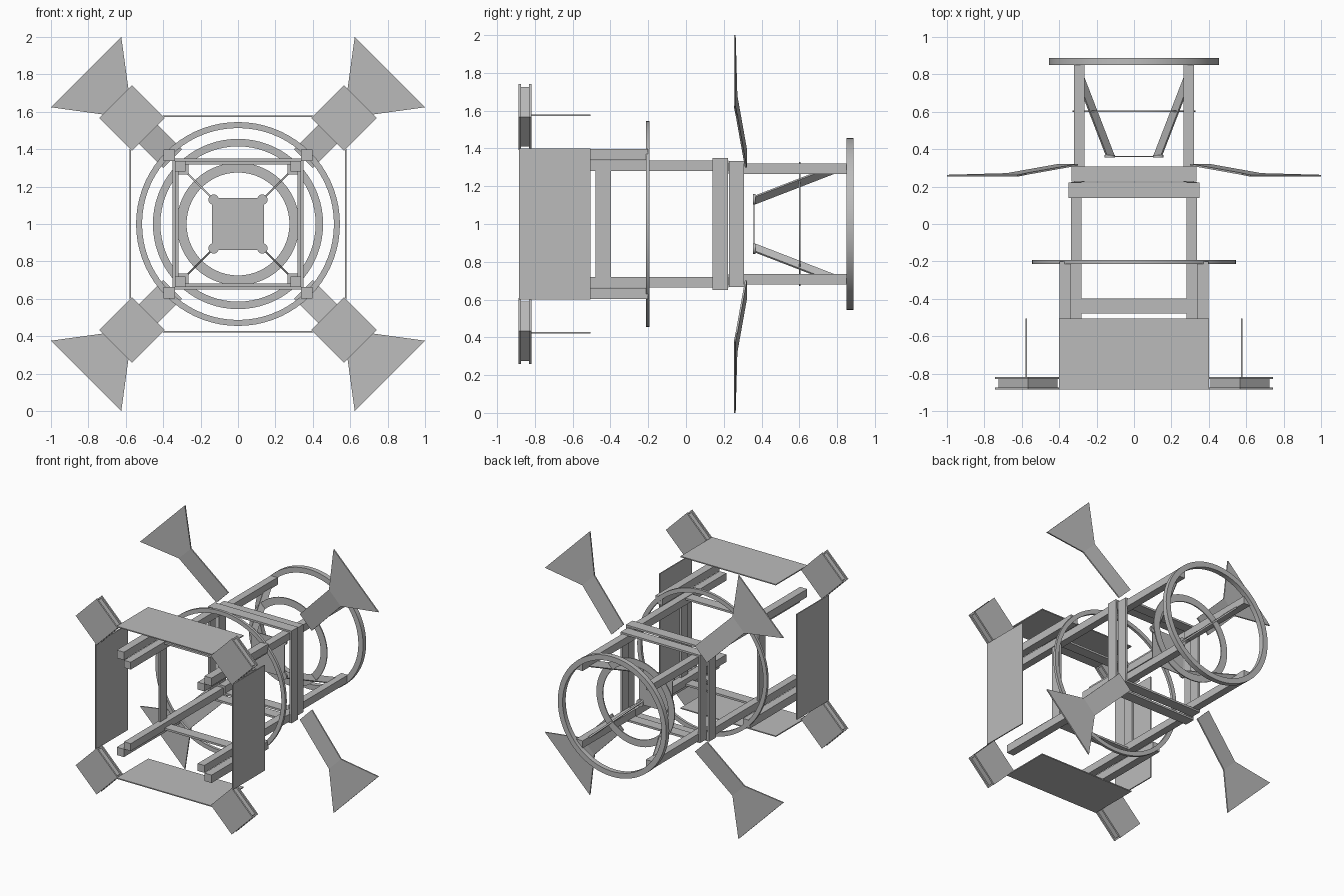
import bpy, bmesh, math
from mathutils import Vector, Matrix

cube = bpy.data.objects.get("Cube")
if cube:
    bpy.data.objects.remove(cube, do_unlink=True)

metal = bpy.data.materials.new("grey metal")
metal.use_nodes = True
GREY = (0.5, 0.5, 0.5, 1)
metal.diffuse_color = GREY
metal.node_tree.nodes["Principled BSDF"].inputs["Base Color"].default_value = GREY

MID = 1.0  # height of the long axis


def finish(name, bm, smooth=False):
    bmesh.ops.recalc_face_normals(bm, faces=bm.faces)
    mesh = bpy.data.meshes.new(name)
    bm.to_mesh(mesh)
    bm.free()
    mesh.materials.append(metal)
    ob = bpy.data.objects.new(name, mesh)
    bpy.context.collection.objects.link(ob)
    if smooth:
        bpy.ops.object.select_all(action='DESELECT')
        ob.select_set(True)
        bpy.context.view_layer.objects.active = ob
        bpy.ops.object.shade_smooth_by_angle(angle=math.radians(35))
    return ob


def box(name, center, size):
    bm = bmesh.new()
    bmesh.ops.create_cube(bm, size=1, matrix=Matrix.Translation(center) @ Matrix.Diagonal((*size, 1)))
    return finish(name, bm)


def slab(name, points, faces, offset):
    """Sheet of faces thickened along one vector."""
    bm = bmesh.new()
    vs = [bm.verts.new(p) for p in points]
    fs = [bm.faces.new([vs[i] for i in f]) for f in faces]
    out = bmesh.ops.extrude_face_region(bm, geom=fs, use_keep_orig=True)
    moved = [g for g in out["geom"] if isinstance(g, bmesh.types.BMVert)]
    bmesh.ops.translate(bm, verts=moved, vec=offset)
    return finish(name, bm)


def ring(name, outer, inner, y0, y1):
    """Flat hoop round the long axis."""
    bm = bmesh.new()
    corners = [(outer, y0), (outer, y1), (inner, y1), (inner, y0)]
    vs = [bm.verts.new((r, y, MID)) for r, y in corners]
    es = [bm.edges.new((vs[i], vs[(i + 1) % 4])) for i in range(4)]
    bmesh.ops.spin(bm, geom=vs + es, cent=(0, 0, MID), axis=(0, 1, 0),
                   angle=math.tau, steps=72, use_merge=True)
    bmesh.ops.remove_doubles(bm, verts=bm.verts, dist=0.0001)
    return finish(name, bm, True)


def frame(name, half, thick, y0, y1):
    """Square band of four thin plates."""
    yc, dy, m = (y0 + y1) / 2, y1 - y0, half - thick / 2
    for s, word in ((1, "a"), (-1, "b")):
        box(f"{name}_post_{word}", (s * m, yc, MID), (thick, dy, 2 * half))
        box(f"{name}_bar_{word}", (0, yc, MID + s * m), (2 * half, dy, thick))


# Hoops
ring("front_hoop", 0.545, 0.513, -0.213, -0.193)
ring("rear_hoop", 0.455, 0.415, 0.85, 0.887)
ring("inner_hoop", 0.328, 0.275, 0.598, 0.606)

# Square bands
frame("front_band", 0.333, 0.015, -0.478, -0.398)
frame("middle_band", 0.35, 0.015, 0.14, 0.222)
frame("rear_band", 0.333, 0.015, 0.228, 0.308)

# Side panels
for s, v, h in ((1, "left", "top"), (-1, "right", "bottom")):
    box(f"{v}_panel", (s * 0.575, -0.695, MID), (0.008, 0.38, 0.8))
    box(f"{h}_panel", (0, -0.695, MID + s * 0.575), (0.8, 0.38, 0.008))

# Parts repeated at the four corners
for sx, side in ((1, "left"), (-1, "right")):
    for sz, level in ((1, "upper"), (-1, "lower")):
        tag = f"{level}_{side}"

        def at(d, t, y):
            """Point at diagonal distance d, sideways shift t."""
            return Vector((sx * (d + t), y, MID + sz * (d - t)))

        def beam(name, d, width, y0, y1):
            box(f"{name}_{tag}", at(d, 0, (y0 + y1) / 2), (width, y1 - y0, width))

        # Long beams
        beam("outer_beam", 0.368, 0.06, -0.885, -0.2)
        beam("inner_beam", 0.309, 0.056, -0.885, 0.225)
        beam("rear_beam", 0.293, 0.056, 0.225, 0.86)

        # Corner pod: two square plates round a narrower core
        def square(name, half, y0, y1):
            pts = [at(0.567 + a * half, b * half, y0)
                   for a, b in ((-1, -1), (1, -1), (1, 1), (-1, 1))]
            slab(f"{name}_{tag}", pts, [(0, 1, 2, 3)], (0, y1 - y0, 0))

        square("pod_front", 0.0875, -0.886, -0.874)
        square("pod_core", 0.079, -0.874, -0.83)
        square("pod_back", 0.0875, -0.83, -0.818)

        # Bent fin: straight shaft and flared blade
        outline = [at(0.35, -0.05, 0.312), at(0.35, 0.05, 0.312),
                   at(0.63, -0.05, 0.262), at(0.63, 0.05, 0.262),
                   at(0.812, -0.188, 0.253), at(0.812, 0.188, 0.253)]
        slab(f"fin_{tag}", outline, [(0, 1, 3, 2), (2, 3, 5, 4)], (0, 0.01, 0))

        # Thin diagonal strut, thickened across the diagonal
        strut = [at(d, -0.004, y) for d, y in
                 ((0.105, 0.36), (0.145, 0.36), (0.315, 0.8), (0.3, 0.82), (0.275, 0.8))]
        slab(f"strut_{tag}", strut, [(0, 1, 2, 3, 4)], at(0, 0.004, 0) - at(0, -0.004, 0))

        # Round foot of the strut
        bm = bmesh.new()
        bmesh.ops.create_cone(bm, cap_ends=True, segments=20, radius1=0.028, radius2=0.028, depth=0.014,
                              matrix=Matrix.Translation(at(0.13, 0, 0.362)) @ Matrix.Rotation(math.pi / 2, 4, 'X'))
        finish(f"strut_foot_{tag}", bm, True)

# Centre plate carried by the struts
box("centre_plate", (0, 0.36, MID), (0.28, 0.005, 0.28))
